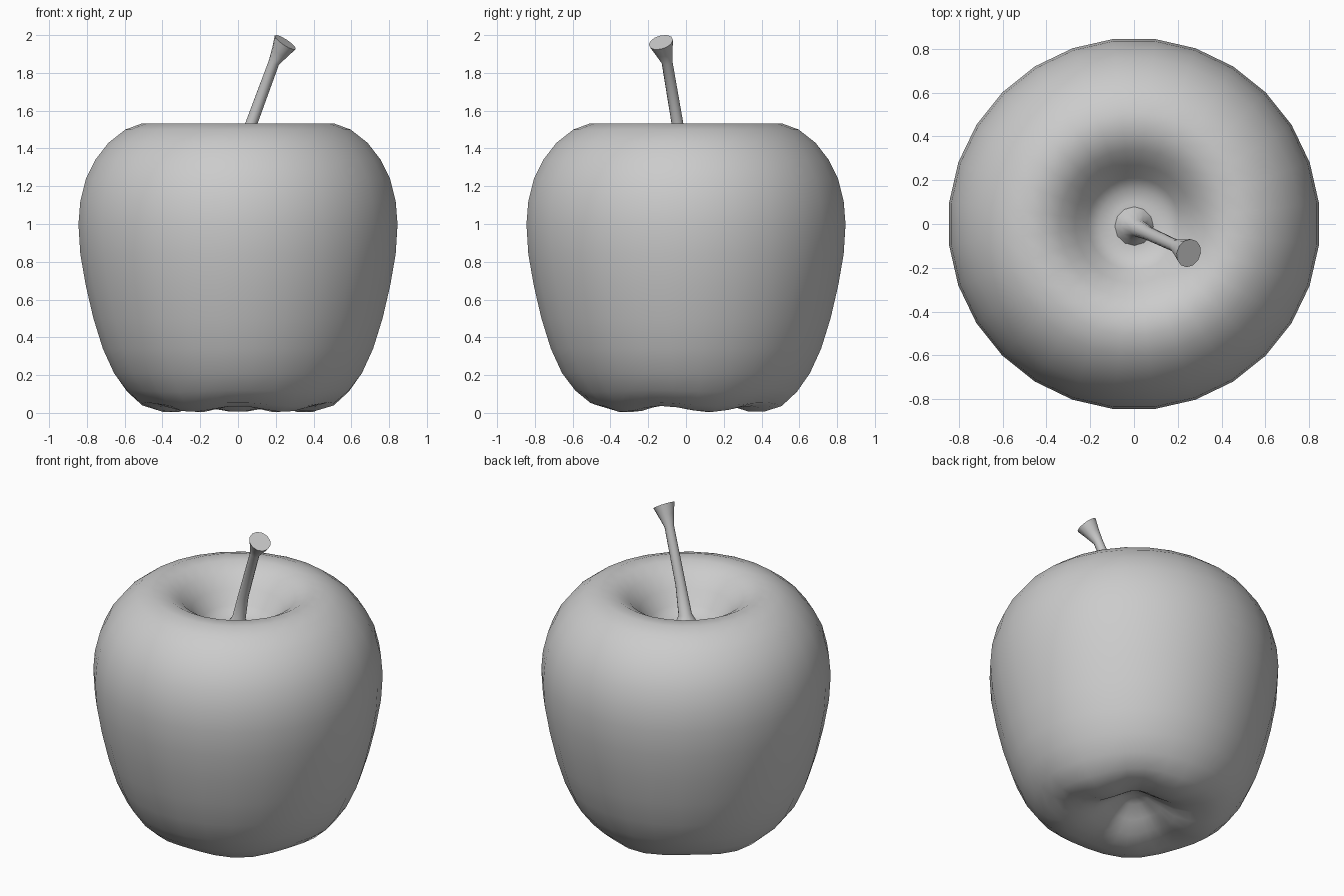
import bpy
import bmesh
import math
from mathutils import Vector

if "Cube" in bpy.data.objects:
    bpy.data.objects.remove(bpy.data.objects["Cube"])


def make_object(name, rings, angle):
    """Skin a list of vertex rings; a one-point ring closes an end as a pole."""
    bm = bmesh.new()
    loops = [[bm.verts.new(p) for p in ring] for ring in rings]
    for a, b in zip(loops, loops[1:]):
        n = max(len(a), len(b))
        for i in range(n):
            j = (i + 1) % n
            if len(a) == 1:
                bm.faces.new((a[0], b[j], b[i]))
            elif len(b) == 1:
                bm.faces.new((a[i], a[j], b[0]))
            else:
                bm.faces.new((a[i], a[j], b[j], b[i]))
    if len(loops[-1]) > 1:
        bm.faces.new(loops[-1])
    bmesh.ops.recalc_face_normals(bm, faces=bm.faces)
    mesh = bpy.data.meshes.new(name)
    bm.to_mesh(mesh)
    bm.free()
    obj = bpy.data.objects.new(name, mesh)
    bpy.context.collection.objects.link(obj)
    bpy.ops.object.select_all(action='DESELECT')
    obj.select_set(True)
    bpy.context.view_layer.objects.active = obj
    bpy.ops.object.shade_smooth_by_angle(angle=math.radians(angle))
    return obj


# Apple body: radius/height profile from the underside dimple to the stem hollow
profile = [(0, 0.17), (0.08, 0.15), (0.16, 0.09), (0.24, 0.035), (0.33, 0.005),
           (0.42, 0.005), (0.51, 0.035), (0.59, 0.11), (0.66, 0.21), (0.72, 0.34),
           (0.77, 0.50), (0.81, 0.67), (0.84, 0.84), (0.85, 1.00), (0.84, 1.12),
           (0.81, 1.24), (0.76, 1.34), (0.69, 1.43), (0.60, 1.50), (0.51, 1.533),
           (0.42, 1.53), (0.34, 1.485), (0.27, 1.415), (0.21, 1.335),
           (0.16, 1.29), (0.10, 1.285), (0, 1.285)]
SIDES = 28
body = []
for r, z in profile:
    if r == 0:
        body.append([(0, 0, z)])
        continue
    ring = []
    for i in range(SIDES):
        t = 2 * math.pi * i / SIDES + math.radians(6.4)
        # five soft lobes around the underside
        weight = max(0, 1 - abs(r - 0.36) / 0.3) if z < 0.5 else 0
        lobe = 0.02 * weight * (1 - math.cos(5 * (t - math.pi / 2)))
        ring.append((r * math.cos(t), r * math.sin(t), z + lobe))
    body.append(ring)
make_object("apple_body", body, 60)

# Stem: flared foot, thin leaning shaft, widened cut end
path = [((0, -0.01, 1.27), 0.10), ((0.008, -0.013, 1.315), 0.065),
        ((0.02, -0.02, 1.36), 0.04), ((0.07, -0.045, 1.53), 0.031),
        ((0.19, -0.10, 1.855), 0.029), ((0.222, -0.117, 1.91), 0.047),
        ((0.25, -0.133, 1.962), 0.066)]
axes = [(0, 0, 1), (0.15, -0.05, 1), (0.3, -0.12, 1), (0.36, -0.16, 1),
        (0.45, -0.2, 1), (0.6, -0.27, 1), (0.66, -0.3, 1)]
stem = []
for (centre, r), axis in zip(path, axes):
    w = Vector(axis).normalized()
    u = Vector((0, 1, 0)).cross(w).normalized()
    v = w.cross(u)
    stem.append([Vector(centre) + r * (math.cos(a) * u + math.sin(a) * v)
                 for a in (2 * math.pi * k / 12 for k in range(12))])
make_object("stem", stem, 45)
